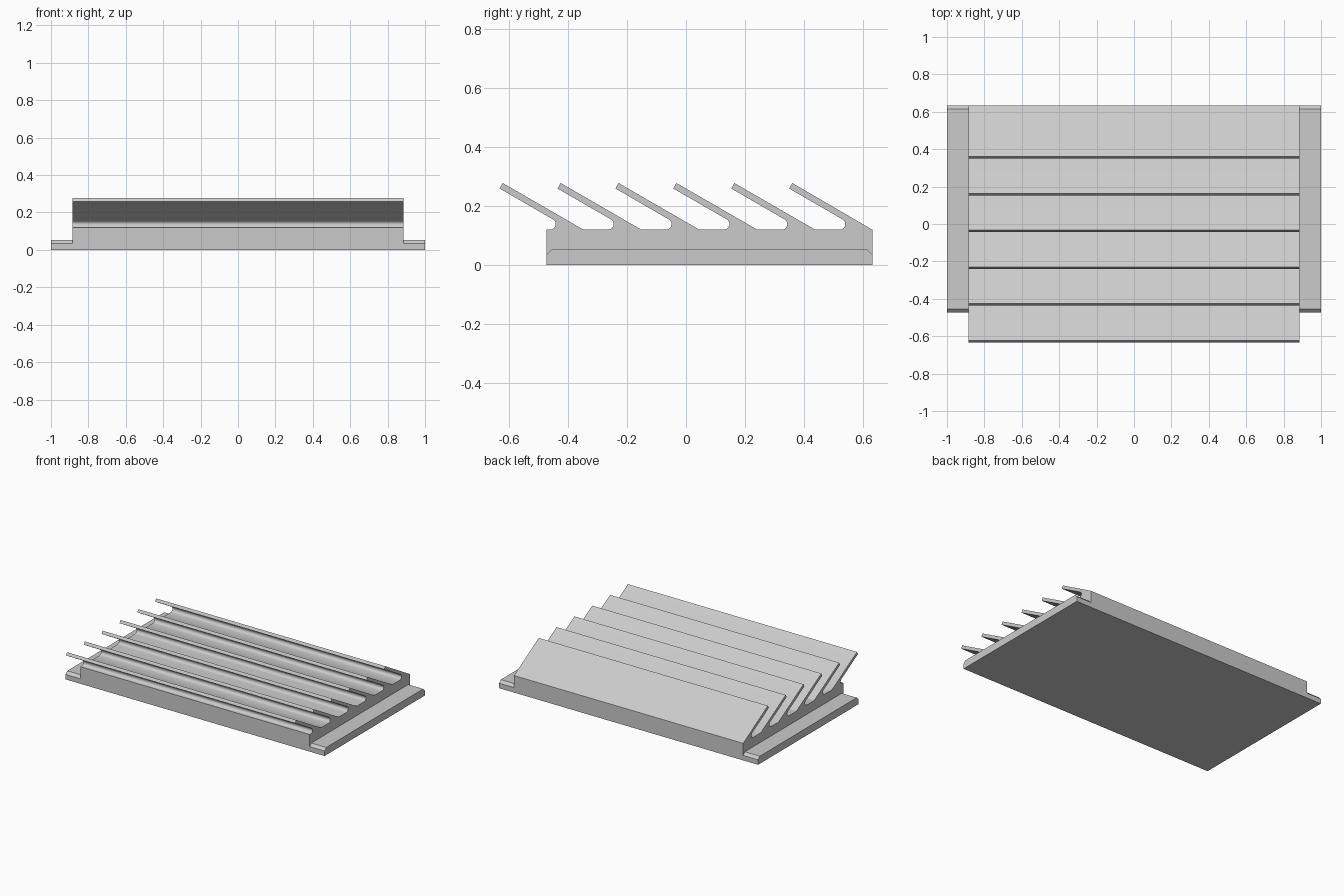
import bpy
import bmesh
from math import sin, cos, tan, radians
from mathutils import Vector

cube = bpy.data.objects.get("Cube")
if cube:
    bpy.data.objects.remove(cube, do_unlink=True)

# Main dimensions
FRONT, BACK = -0.473, 0.633
FLOOR = 0.119
BODY_HALF, FULL_HALF = 0.885, 1.0
FLANGE_TOP, CHAMFER = 0.053, 0.018
FINS, PITCH = 6, 0.1966
SLOPE = radians(30)
THICK, FILLET = 0.0215, 0.019
TIP = Vector((-0.633, 0.259))

# One colour for the whole model
grey = bpy.data.materials.new("light_grey")
grey.use_nodes = True
colour = (0.6, 0.6, 0.6, 1)
grey.diffuse_color = colour
grey.node_tree.nodes["Principled BSDF"].inputs["Base Color"].default_value = colour


def extrude_profile(name, profile, x0, x1):
    """Sweep a closed (y, z) outline along x into a solid."""
    bm = bmesh.new()
    face = bm.faces.new([bm.verts.new((x0, y, z)) for y, z in profile])
    swept = bmesh.ops.extrude_face_region(bm, geom=[face], use_keep_orig=True)
    moved = [v for v in swept["geom"] if isinstance(v, bmesh.types.BMVert)]
    bmesh.ops.translate(bm, verts=moved, vec=(x1 - x0, 0, 0))
    bmesh.ops.recalc_face_normals(bm, faces=bm.faces)
    mesh = bpy.data.meshes.new(name)
    bm.to_mesh(mesh)
    bm.free()
    mesh.materials.append(grey)
    obj = bpy.data.objects.new(name, mesh)
    bpy.context.collection.objects.link(obj)
    bpy.ops.object.select_all(action='DESELECT')
    obj.select_set(True)
    bpy.context.view_layer.objects.active = obj
    bpy.ops.object.shade_smooth_by_angle(angle=SLOPE)
    return obj


def fin_outline(shift):
    """Rounded groove end, slanted fin tip and fin root."""
    normal = Vector((sin(SLOPE), cos(SLOPE)))
    # Circle tangent to the groove floor and the underside of the fin
    cz = FLOOR + FILLET
    touch_z = cz + FILLET * normal.y
    touch_y = TIP.x + (TIP.y - touch_z) / tan(SLOPE)
    cy = touch_y - FILLET * normal.x
    steps = 10
    points = []
    for i in range(steps + 1):
        a = radians(-90 + 150 * i / steps)
        points.append((cy + FILLET * cos(a), cz + FILLET * sin(a)))
    upper = TIP + normal * THICK
    root = upper.x + (upper.y - FLOOR) / tan(SLOPE)
    points += [tuple(TIP), tuple(upper), (root, FLOOR)]
    return [(min(y + shift, BACK), z) for y, z in points]


# Body with its row of slanted fins
outline = [(FRONT, 0), (FRONT, FLOOR)]
for n in range(FINS):
    outline += fin_outline(n * PITCH)
outline.append((BACK, 0))
extrude_profile("finned_body", outline, -BODY_HALF, BODY_HALF)

# Side flanges with chamfered ends
shoulder = FLANGE_TOP - CHAMFER
flange = [(FRONT, 0), (FRONT, shoulder), (FRONT + CHAMFER, FLANGE_TOP),
          (BACK - CHAMFER, FLANGE_TOP), (BACK, shoulder), (BACK, 0)]
for name, side in (("left_flange", 1), ("right_flange", -1)):
    extrude_profile(name, flange, side * BODY_HALF, side * FULL_HALF)
